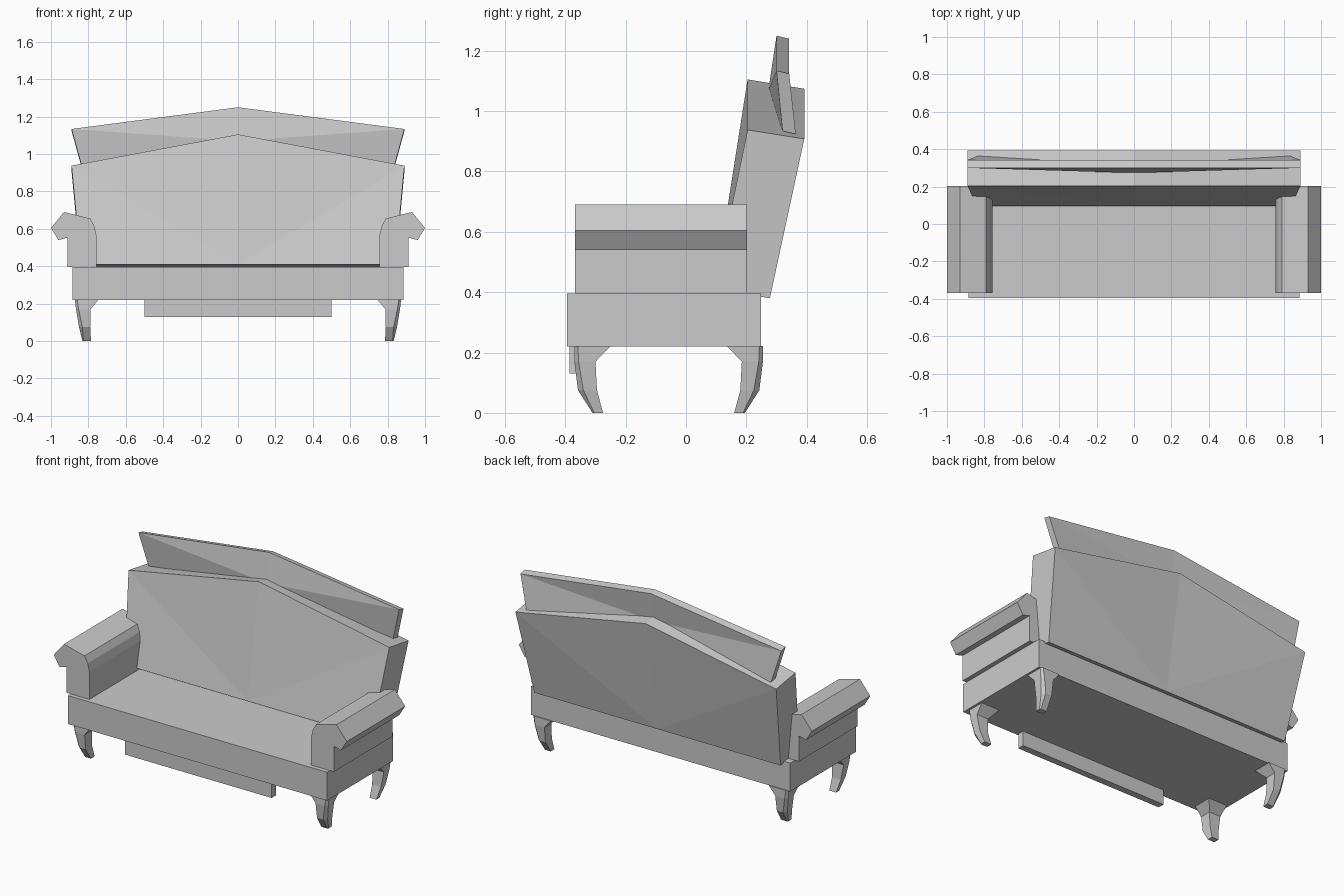
import bpy
import bmesh
from mathutils import Vector

old = bpy.data.objects.get("Cube")
if old:
    bpy.data.objects.remove(old, do_unlink=True)

grey = bpy.data.materials.new("plain_grey")
grey.use_nodes = True
tone = (0.6, 0.6, 0.6, 1)
grey.diffuse_color = tone
grey.node_tree.nodes["Principled BSDF"].inputs["Base Color"].default_value = tone


def loft(name, rings, fan=False):
    """Join rings of equal length, then cap both ends (flat or fanned from point 0)."""
    bm = bmesh.new()
    loops = [[bm.verts.new(p) for p in ring] for ring in rings]
    n = len(loops[0])
    for a, b in zip(loops, loops[1:]):
        for i in range(n):
            j = (i + 1) % n
            bm.faces.new((a[i], a[j], b[j], b[i]))
    for cap in (loops[0], loops[-1]):
        if fan:
            for i in range(1, n - 1):
                bm.faces.new((cap[0], cap[i], cap[i + 1]))
        else:
            bm.faces.new(cap)
    bmesh.ops.recalc_face_normals(bm, faces=bm.faces)
    mesh = bpy.data.meshes.new(name)
    bm.to_mesh(mesh)
    bm.free()
    mesh.materials.append(grey)
    obj = bpy.data.objects.new(name, mesh)
    bpy.context.collection.objects.link(obj)
    return obj


def box(name, x, y0, y1, z0, z1):
    """Box centred on x = 0."""
    outline = [(-x, z0), (x, z0), (x, z1), (-x, z1)]
    return loft(name, [[(px, y, pz) for px, pz in outline] for y in (y0, y1)])


def panel(name, front, back):
    """Peaked board; each half outline runs bottom centre, low corner, high corner, peak."""
    rings = []
    for half in (front, back):
        mirrored = [(-x, y, z) for x, y, z in reversed(half[1:-1])]
        rings.append(half + mirrored)
    return loft(name, rings, fan=True)


# Seat and front apron
box("seat_base", 0.885, -0.395, 0.248, 0.22, 0.395)
box("front_apron", 0.5, -0.386, -0.345, 0.13, 0.225)

# Leaning backrest and the crest board behind its top edge
panel("backrest",
      [(0, 0.095, 0.41), (0.84, 0.095, 0.41), (0.89, 0.204, 0.938), (0, 0.204, 1.105)],
      [(0, 0.278, 0.38), (0.84, 0.278, 0.38), (0.89, 0.392, 0.908), (0, 0.392, 1.074)])
panel("crest_board",
      [(0, 0.273, 1.07), (0.835, 0.32, 0.934), (0.89, 0.30, 1.134), (0, 0.30, 1.25)],
      [(0, 0.315, 1.06), (0.835, 0.364, 0.924), (0.89, 0.342, 1.124), (0, 0.342, 1.24)])

# Scrolled armrests
arm_profile = [(0.757, 0.395), (0.757, 0.565), (0.768, 0.615), (0.79, 0.655), (0.93, 0.69),
               (1.0, 0.605), (0.96, 0.54), (0.912, 0.553), (0.912, 0.395)]
for side, sign in (("left", 1), ("right", -1)):
    loft(side + "_armrest", [[(sign * x, y, z) for x, z in arm_profile] for y in (-0.368, 0.202)])

# Curved legs: height, x inner, x outer, y inner, y outer, chamfer of the outer edge
leg_sections = [(0.222, 0.745, 0.872, -0.25, -0.37, 0.012),
                (0.17, 0.788, 0.866, -0.30, -0.37, 0.014),
                (0.075, 0.79, 0.85, -0.295, -0.358, 0.018),
                (0, 0.786, 0.832, -0.275, -0.31, 0.006)]


def leg(name, sx, back):
    rings = []
    for z, xi, xo, yi, yo, c in leg_sections:
        ring = [(xi, yi), (xo, yi), (xo, yo + c), (xo - c, yo), (xi, yo)]
        rings.append([Vector((sx * x, -0.115 - y if back else y, z)) for x, y in ring])
    return loft(name, rings)


for side, sx in (("left", 1), ("right", -1)):
    leg("front_" + side + "_leg", sx, False)
    leg("back_" + side + "_leg", sx, True)
